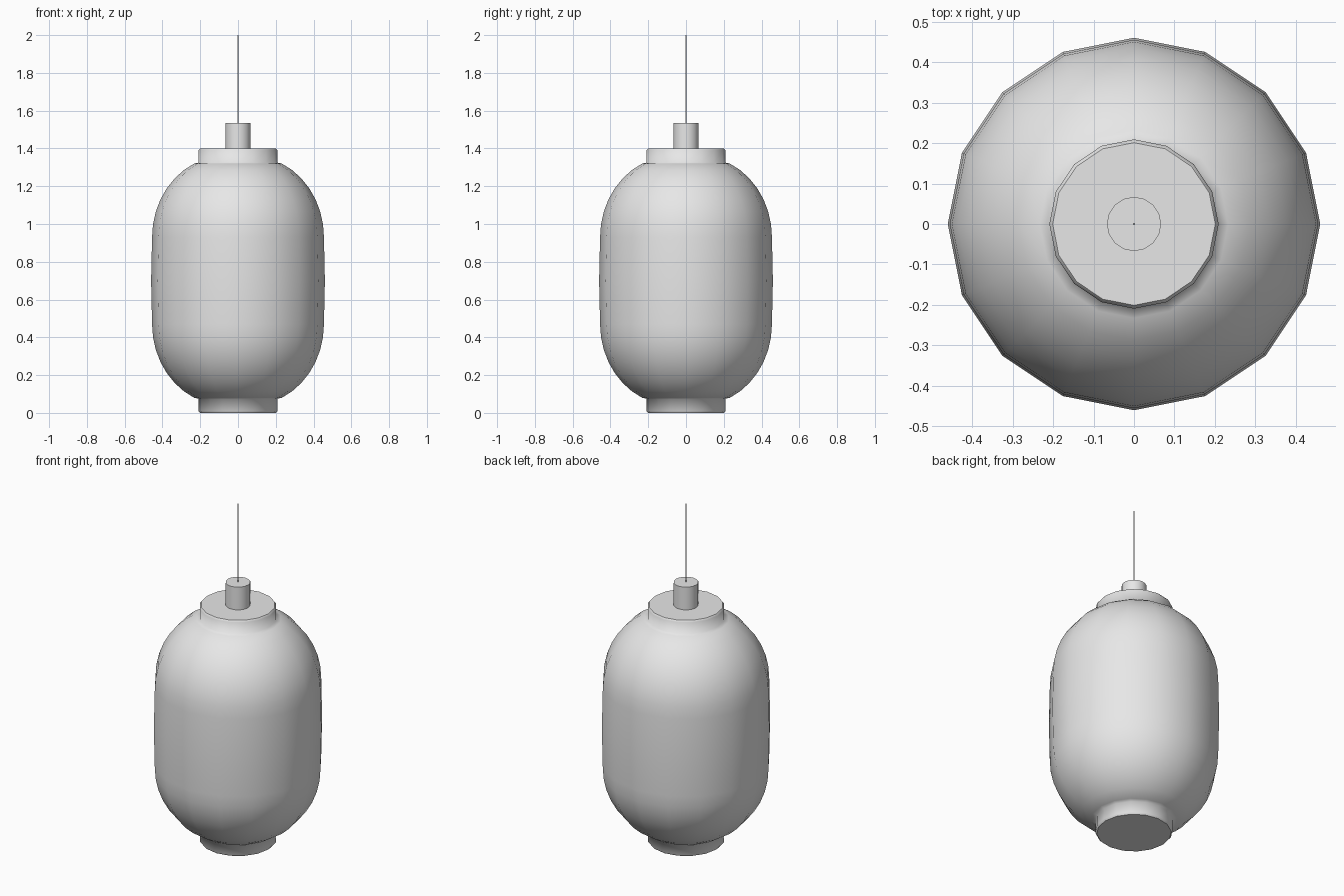
import bpy, bmesh
from math import sin, cos, pi

SIDES = 16
MID = 0.70      # height of the lantern's plane of symmetry

cube = bpy.data.objects.get("Cube")
if cube:
    bpy.data.objects.remove(cube, do_unlink=True)

grey = bpy.data.materials.new("plain_grey")
grey.use_nodes = True
grey.diffuse_color = (0.8, 0.8, 0.8, 1)
grey.node_tree.nodes["Principled BSDF"].inputs["Base Color"].default_value = (0.8, 0.8, 0.8, 1)


def lathe(name, profile, sides=SIDES):
    """Spin (radius, height) points around z, smooth wall and flat end caps."""
    bm = bmesh.new()
    rings = [[bm.verts.new((r * cos(2 * pi * i / sides), r * sin(2 * pi * i / sides), z))
              for i in range(sides)] for r, z in profile]
    for low, high in zip(rings, rings[1:]):
        for i in range(sides):
            j = (i + 1) % sides
            bm.faces.new((low[i], low[j], high[j], high[i])).smooth = True
    bm.faces.new(rings[0][::-1])
    bm.faces.new(rings[-1])
    mesh = bpy.data.meshes.new(name)
    bm.to_mesh(mesh)
    bm.free()
    mesh.materials.append(grey)
    obj = bpy.data.objects.new(name, mesh)
    bpy.context.collection.objects.link(obj)
    return obj


# Lantern body: collar and rounded shoulder, mirrored about the middle
upper = [(0.46, MID)]
for step in range(8):
    a = step / 7 * 1.135
    upper.append((0.07 + 0.385 * cos(a), 0.93 + 0.43 * sin(a)))
upper += [(0.209, 1.325), (0.209, 1.39), (0.201, 1.4)]
lower = [(r, 2 * MID - z) for r, z in reversed(upper[1:])]
lathe("lantern_body", lower + upper)

# Lamp socket and hanging cord
lathe("socket", [(0.067, 1.395), (0.067, 1.535)])
lathe("cord", [(0.003, 1.53), (0.003, 2.0)], 8)
